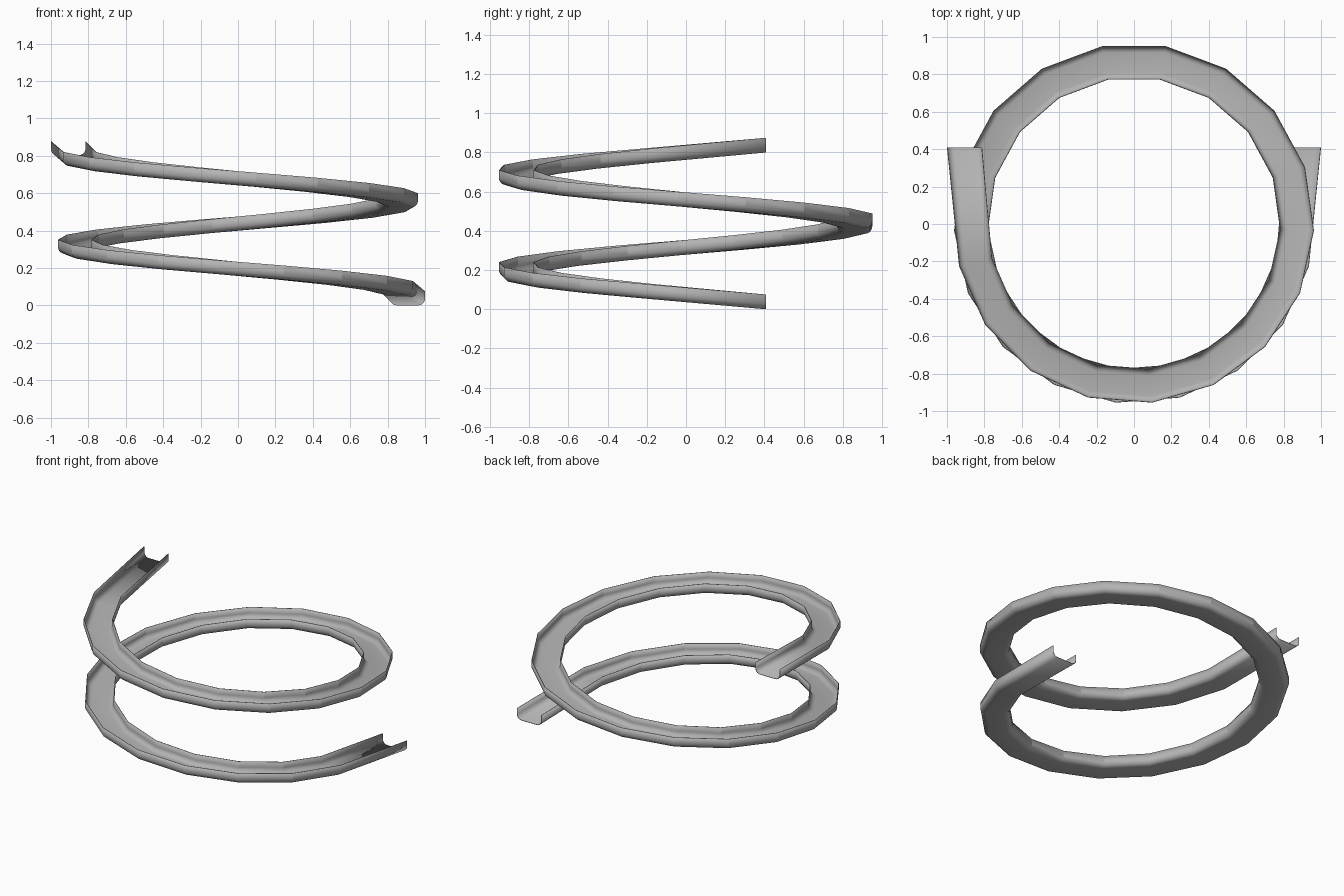
import bpy, bmesh
from math import sin, cos, pi, radians
from mathutils import Vector

cube = bpy.data.objects.get("Cube")
if cube:
    bpy.data.objects.remove(cube)

RISE = 0.8 / 29          # climb per joint
STEP = radians(20.5)     # turn per joint
JOINTS = 26              # joints on the coil, plus a straight piece at each end
MID_R, HALF_W, HEIGHT, CORNER = 0.872, 0.091, 0.075, 0.036

grey = bpy.data.materials.new("plain_grey")
grey.use_nodes = True
colour = (0.45, 0.45, 0.45, 1)
grey.diffuse_color = colour
grey.node_tree.nodes["Principled BSDF"].inputs["Base Color"].default_value = colour


def channel_profile(half_w):
    """Open U section with a flat floor and rounded lower corners: (across, up)."""
    arc = [i * pi / 10 for i in range(6)]
    right = [(half_w - CORNER + CORNER * sin(a), CORNER - CORNER * cos(a)) for a in arc]
    right.append((half_w, HEIGHT))
    return [(-u, v) for u, v in reversed(right)] + right


def path_stations():
    """Centre, outward direction and half width of each section, from bottom to top."""
    end_x, end_y, end_w = 0.906, 0.408, 0.094
    stations = [(Vector((end_x, end_y, 0)), Vector((1, 0, 0)), end_w)]
    for i in range(JOINTS):
        a = pi / 2 - (i - (JOINTS - 1) / 2) * STEP - 2 * pi
        out = Vector((cos(a), sin(a), 0))
        stations.append((out * MID_R + Vector((0, 0.003, RISE * (i + 2))), out, HALF_W))
    stations.append((Vector((-end_x, end_y, RISE * 29)), Vector((-1, 0, 0)), end_w))
    return stations


# Sweep the section along the spiral
bm = bmesh.new()
rows = []
for centre, out, half_w in path_stations():
    rows.append([bm.verts.new(centre + out * u + Vector((0, 0, v)))
                 for u, v in channel_profile(half_w)])
for low, high in zip(rows, rows[1:]):
    for j in range(len(low) - 1):
        bm.faces.new((low[j], low[j + 1], high[j + 1], high[j]))
bmesh.ops.recalc_face_normals(bm, faces=bm.faces)

# Make the outer, underneath side face outward
bm.normal_update()
floor = min(bm.faces, key=lambda f: f.calc_center_median().z)
if floor.normal.z > 0:
    bmesh.ops.reverse_faces(bm, faces=bm.faces)

mesh = bpy.data.meshes.new("spiral_channel")
bm.to_mesh(mesh)
bm.free()
mesh.materials.append(grey)
channel = bpy.data.objects.new("spiral_channel", mesh)
bpy.context.collection.objects.link(channel)

# Thin sheet thickness, added on the inside
sheet = channel.modifiers.new("sheet", "SOLIDIFY")
sheet.thickness = 0.004
sheet.offset = -1

# Smooth round the corners, crisp at the joints
bpy.ops.object.select_all(action="DESELECT")
channel.select_set(True)
bpy.context.view_layer.objects.active = channel
bpy.ops.object.shade_smooth_by_angle(angle=radians(19))
